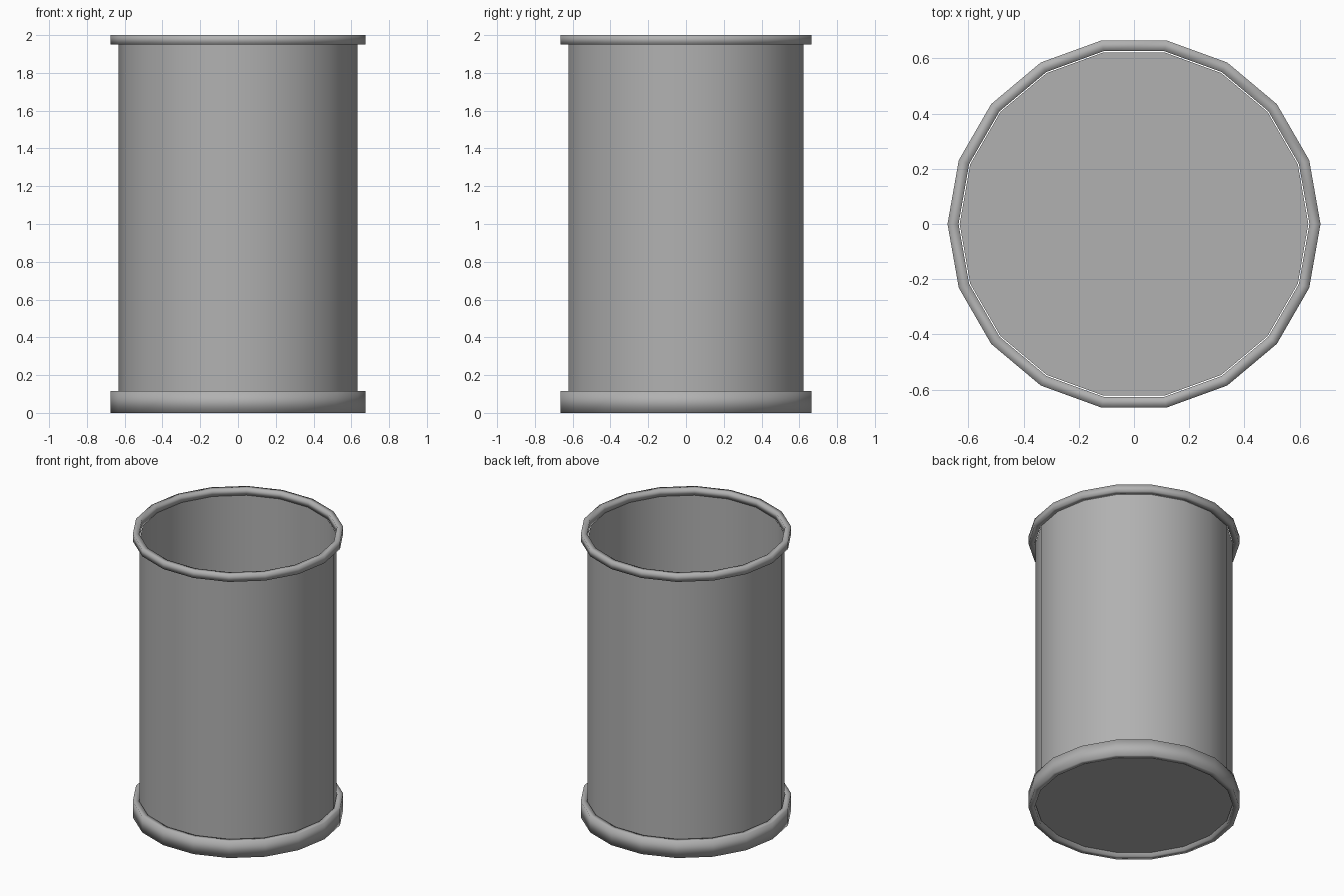
import bpy, bmesh, math

if "Cube" in bpy.data.objects:
    bpy.data.objects.remove(bpy.data.objects["Cube"])

SIDES = 18


def lathe(name, profile, closed):
    """Revolve an (r, z) profile round z with SIDES segments."""
    bm = bmesh.new()
    rings = []
    for r, z in profile:
        rings.append([bm.verts.new((r * math.cos(2 * math.pi * i / SIDES),
                                    r * math.sin(2 * math.pi * i / SIDES), z))
                      for i in range(SIDES)])
    pairs = list(zip(rings, rings[1:]))
    if closed:
        pairs.append((rings[-1], rings[0]))
    for a, b in pairs:
        for i in range(SIDES):
            j = (i + 1) % SIDES
            bm.faces.new((a[i], a[j], b[j], b[i]))
    if not closed:
        # floor disc, with a crisp edge against the wall
        floor = bm.faces.new(rings[0][::-1])
        for e in floor.edges:
            e.smooth = False
    for f in bm.faces:
        f.smooth = len(f.verts) == 4
    mesh = bpy.data.meshes.new(name)
    bm.to_mesh(mesh)
    bm.free()
    obj = bpy.data.objects.new(name, mesh)
    bpy.context.collection.objects.link(obj)
    obj.data.materials.append(grey)
    return obj


def band(name, z0, z1, r_in=0.636, r_out=0.676):
    return lathe(name, [(r_out, z0), (r_out, z1), (r_in, z1), (r_in, z0)], True)


# Mid-grey finish
grey = bpy.data.materials.new("mid_grey")
grey.diffuse_color = (0.44, 0.44, 0.44, 1)
grey.use_nodes = True
grey.node_tree.nodes["Principled BSDF"].inputs["Base Color"].default_value = grey.diffuse_color

# Thin open-topped wall with a slightly raised floor, ending under the rim
lathe("wall", [(0.632, 0.025), (0.632, 1.955)], False)

# Softly shaded square-section bands
band("top_rim", 1.95, 2.0)
band("base_band", 0.0, 0.115)
